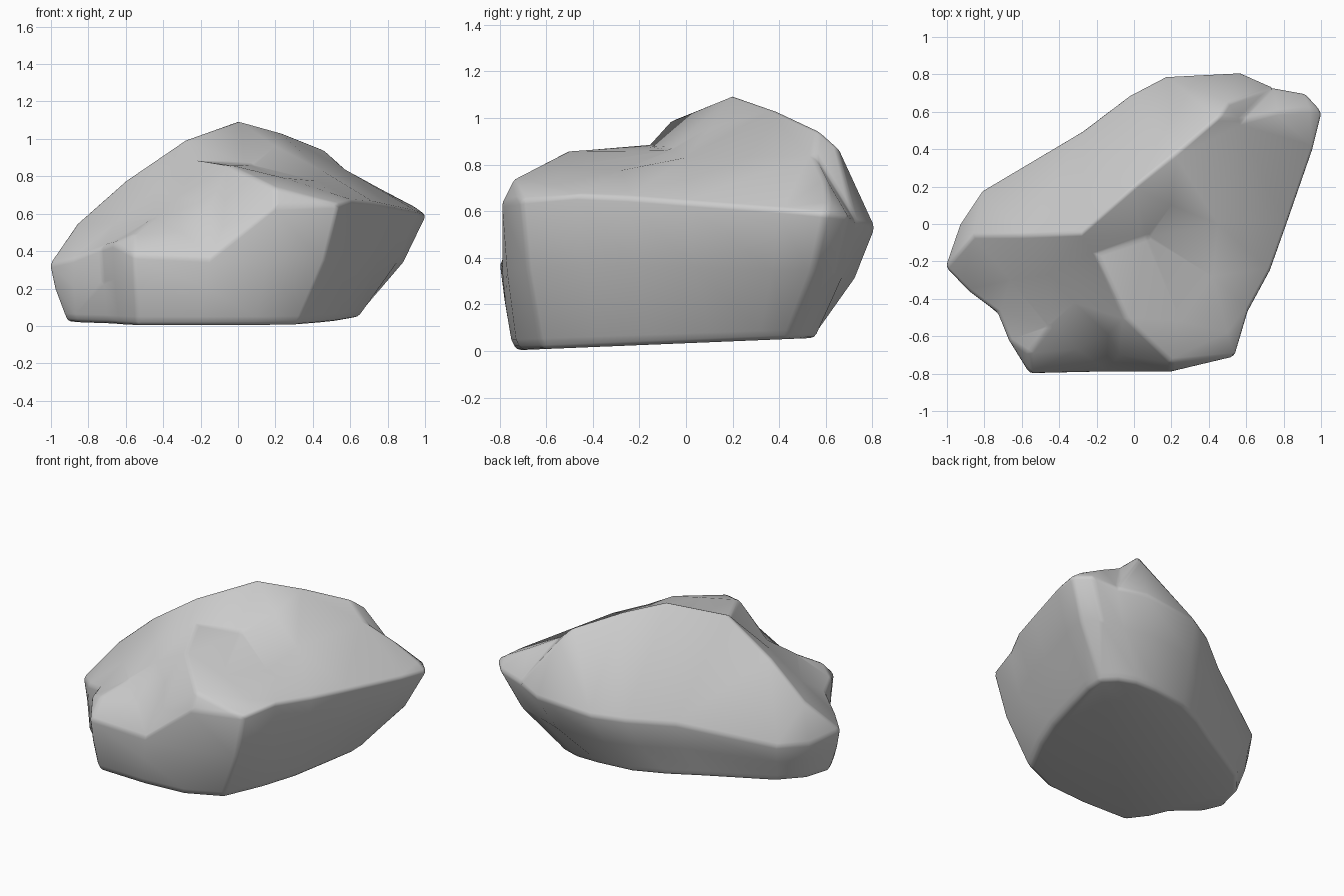
import bpy, bmesh
from mathutils import Vector
from mathutils.geometry import delaunay_2d_cdt

if "Cube" in bpy.data.objects:
    bpy.data.objects.remove(bpy.data.objects["Cube"])

# Widest outline (x, y, z) and matching footprint (x, y), counter-clockwise
RIM = [
    (-1.01, -.23, .33, -.93, -.24), (-.88, -.36, .36, -.87, -.36), (-.73, -.47, .42, -.70, -.50),
    (-.67, -.62, .44, -.64, -.62), (-.56, -.80, .38, -.54, -.74), (-.15, -.79, .36, -.20, -.75),
    (.20, -.79, .64, .10, -.73), (.54, -.71, .65, .34, -.63), (.61, -.47, .67, .47, -.38),
    (.73, -.25, .66, .56, -.15), (.82, .00, .64, .62, .10), (.96, .40, .61, .67, .32),
    (1.01, .60, .59, .67, .45), (.92, .70, .58, .58, .53), (.75, .73, .55, .46, .57),
    (.57, .81, .53, .30, .57), (.17, .79, .50, .05, .54), (-.02, .69, .48, -.15, .45),
    (-.27, .50, .45, -.35, .33), (-.81, .18, .32, -.76, .10), (-.93, .00, .30, -.89, -.06)]

# Crest running diagonally over the top, then the broken front shelf
CREST = [(-.86, -.06, .55), (-.60, -.06, .78), (-.28, -.05, 1.0), (0, .20, 1.1),
         (.25, .40, 1.03), (.45, .57, .95), (.50, .65, .88)]
SHELF = [(.57, .55, .84), (.75, .60, .74), (.94, .61, .64), (.20, .10, .96), (.45, .00, .83),
         (.07, -.07, .86), (-.20, -.16, .88), (-.04, -.51, .86), (.25, -.52, .79), (.20, -.74, .74),
         (.50, -.58, .71), (.42, -.28, .775), (-.08, -.70, .53), (-.30, -.67, .50),
         (-.14, -.59, .66), (-.32, -.42, .69), (-.56, -.69, .49), (-.45, -.55, .58),
         (-.66, -.30, .55), (-.45, -.27, .72)]

n = len(RIM)
rim = [Vector(p[:3]) for p in RIM]
foot = [Vector((p[3], p[4], .05 + .035 * (p[4] + .73))) for p in RIM]
waist = [Vector((*b.lerp(r, .64).xy, b.lerp(r, .5).z)) for b, r in zip(foot, rim)]
base = [Vector((p.x * .97 - .01, p.y * .97, .004 + .04 * (p.y + .73))) for p in foot]

bm = bmesh.new()
# Upper surface: triangulate the plan and lift each point to its height
top = rim + [Vector(p) for p in CREST + SHELF]
edges = [(i, (i + 1) % n) for i in range(n)]
edges += [(n + i, n + i + 1) for i in range(len(CREST) - 1)]
_, _, tris, orig, _, _ = delaunay_2d_cdt([p.xy for p in top], edges, [], 1, 1e-5)
verts = [bm.verts.new(top[o[0]]) for o in orig]
for t in tris:
    bm.faces.new([verts[i] for i in t])
upper = {o[0]: v for o, v in zip(orig, verts)}

# Undercut sides, chamfered foot and flat underside
rings = [[upper[i] for i in range(n)]]
rings += [[bm.verts.new(p) for p in r] for r in (waist, foot, base)]
for a, b in zip(rings, rings[1:]):
    for i in range(n):
        j = (i + 1) % n
        bm.faces.new((a[i], b[i], b[j], a[j]))
bm.faces.new(rings[-1])
bmesh.ops.recalc_face_normals(bm, faces=bm.faces)

mesh = bpy.data.meshes.new("boulder")
bm.to_mesh(mesh)
bm.free()
boulder = bpy.data.objects.new("boulder", mesh)
bpy.context.collection.objects.link(boulder)
mesh.shade_smooth()

# Slightly worn edges with soft smooth shading
bevel = boulder.modifiers.new("worn_edges", 'BEVEL')
bevel.width = .02
bevel.segments = 2
bevel.limit_method = 'ANGLE'
bevel.angle_limit = .5
